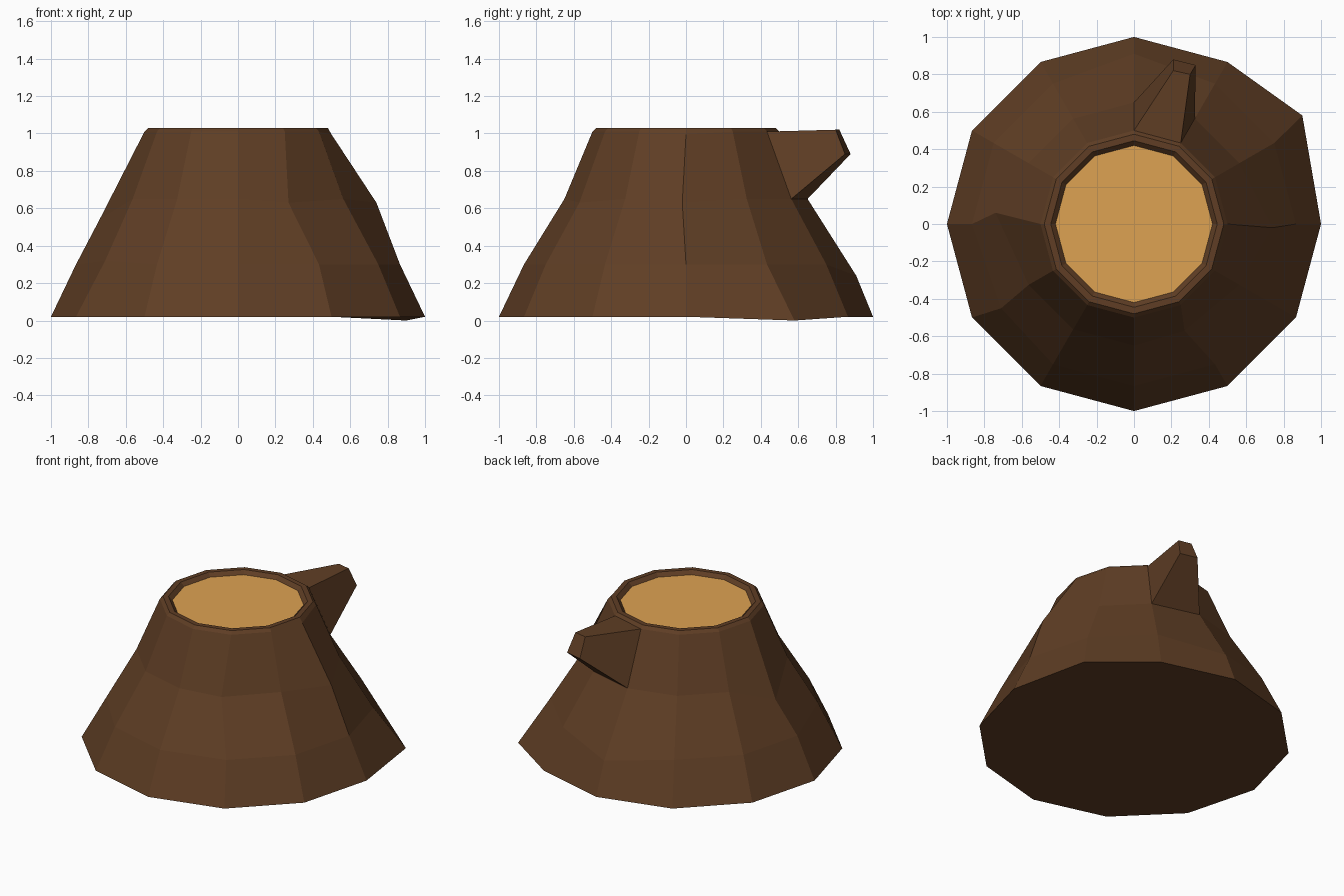
import bpy, bmesh
from math import cos, sin, radians
from mathutils import Vector

if "Cube" in bpy.data.objects:
    bpy.data.objects.remove(bpy.data.objects["Cube"])

N = 12


def material(name, color):
    m = bpy.data.materials.new(name)
    m.diffuse_color = color
    m.use_nodes = True
    m.node_tree.nodes["Principled BSDF"].inputs["Base Color"].default_value = m.diffuse_color
    return m


def ring(bm, r, z):
    return [bm.verts.new((r * cos(radians(30 * i)), r * sin(radians(30 * i)), z))
            for i in range(N)]


def finish(bm, name, mat):
    bmesh.ops.recalc_face_normals(bm, faces=bm.faces)
    me = bpy.data.meshes.new(name)
    bm.to_mesh(me)
    bm.free()
    me.materials.append(mat)
    ob = bpy.data.objects.new(name, me)
    bpy.context.collection.objects.link(ob)
    return ob


bark_mat = material("bark", (0.115, 0.048, 0.018, 1))
wood_mat = material("cut_wood", (0.73, 0.36, 0.085, 1))

# Bark: flared twelve-sided profile, ending at a shallow recessed rim
profile = [(1.0, 0.02), (0.866, 0.3), (0.65, 0.65), (0.5, 1.01),
           (0.48, 1.03), (0.445, 1.03), (0.42, 1.005)]
bm = bmesh.new()
rings = [ring(bm, r, z) for r, z in profile]
sides = {}
for j in range(len(rings) - 1):
    a, b = rings[j], rings[j + 1]
    for i in range(N):
        k = (i + 1) % N
        sides[j, i] = bm.faces.new((a[i], a[k], b[k], b[i]))
bm.faces.new(rings[0][::-1])

# Hand-carved irregularities: (ring, side) -> position
nudges = {(0, 1): (0.90, 0.58, 0.0), (1, 3): (0, 0.91, 0.24),
          (1, 7): (-0.71, -0.45, 0.32), (2, 0): (0.74, -0.02, 0.63),
          (2, 6): (-0.74, 0.06, 0.54), (2, 10): (0.27, -0.57, 0.63),
          (3, 0): (0.5, 0, 0.995)}
for (j, i), co in nudges.items():
    rings[j][i].co = co

# Branch stub: extrude one upper side face at the back and taper it
stub = bmesh.ops.extrude_discrete_faces(bm, faces=[sides[2, 2]])["faces"][0]
tip = [(0.33, 0.85, 0.89), (0.21, 0.88, 0.89), (0.21, 0.82, 1.02), (0.30, 0.80, 1.02)]
base = [rings[2][2], rings[2][3], rings[3][3], rings[3][2]]
targets = [(v.co.copy(), Vector(t)) for v, t in zip(base, tip)]
for v in stub.verts:
    v.co = min(targets, key=lambda p: (p[0] - v.co).length)[1]
finish(bm, "stump_bark", bark_mat)

# Pale cut surface inside the rim
bm = bmesh.new()
bm.faces.new(ring(bm, 0.42, 1.005))
finish(bm, "cut_top", wood_mat)
